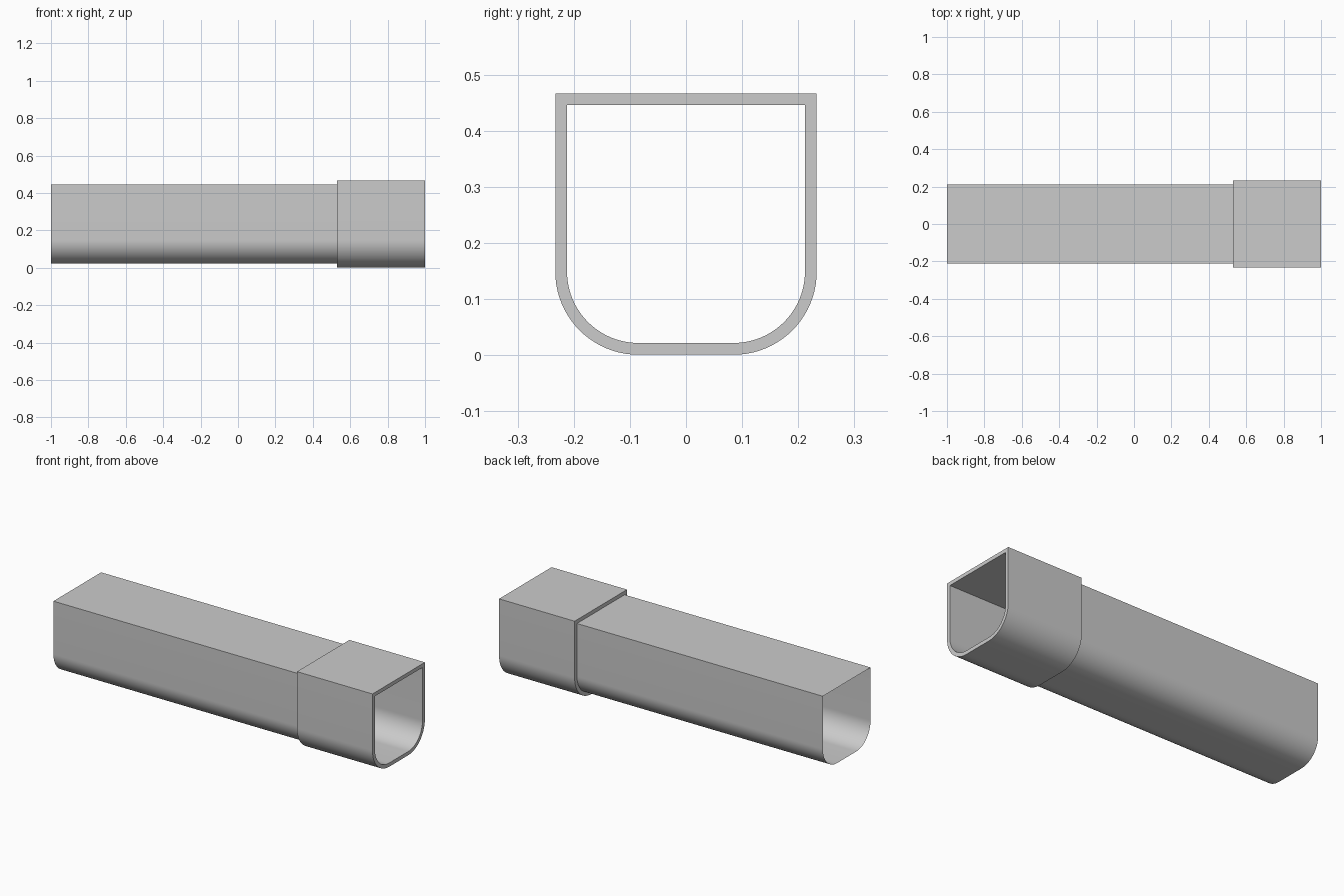
import bpy
import bmesh
from math import sin, cos, pi

cube = bpy.data.objects.get("Cube")
if cube:
    bpy.data.objects.remove(cube, do_unlink=True)

# Single grey finish
GREY = (0.6, 0.6, 0.6, 1)
grey = bpy.data.materials.new("grey_plastic")
grey.use_nodes = True
grey.diffuse_color = GREY
grey.node_tree.nodes["Principled BSDF"].inputs["Base Color"].default_value = GREY

MID_Z = 0.234
FLAT = 0.085      # half width of the flat bottom
STEPS = 20        # segments per rounded corner


def section(half):
    """Square top, two rounded bottom corners, as (y, z) points."""
    r = half - FLAT
    cz = MID_Z - half + r
    right = [(FLAT + r * sin(a), cz - r * cos(a))
             for a in (i * pi / 2 / STEPS for i in range(STEPS + 1))]
    right.append((half, MID_Z + half))
    return right + [(-y, z) for y, z in reversed(right)]


def skin(name, rings):
    """Join successive (x, half width) rings with quads."""
    bm = bmesh.new()
    loops = [[bm.verts.new((x, y, z)) for y, z in section(half)]
             for x, half in rings]
    for a, b in zip(loops, loops[1:]):
        n = len(a)
        for i in range(n):
            j = (i + 1) % n
            bm.faces.new((a[i], b[i], b[j], a[j]))
    bmesh.ops.recalc_face_normals(bm, faces=bm.faces)
    mesh = bpy.data.meshes.new(name)
    bm.to_mesh(mesh)
    bm.free()
    mesh.materials.append(grey)
    obj = bpy.data.objects.new(name, mesh)
    bpy.context.collection.objects.link(obj)
    bpy.ops.object.select_all(action="DESELECT")
    obj.select_set(True)
    bpy.context.view_layer.objects.active = obj
    bpy.ops.object.shade_smooth_by_angle(angle=pi / 6)
    return obj


INNER, OUTER = 0.212, 0.233
COLLAR_START = 0.53

# Thin open tube running the full length, also lining the collar
skin("tube", [(-1, INNER), (1, INNER)])

# Wider collar: back step, outer wall and front rim
skin("collar", [(COLLAR_START, INNER), (COLLAR_START, OUTER),
                (1, OUTER), (1, INNER)])
